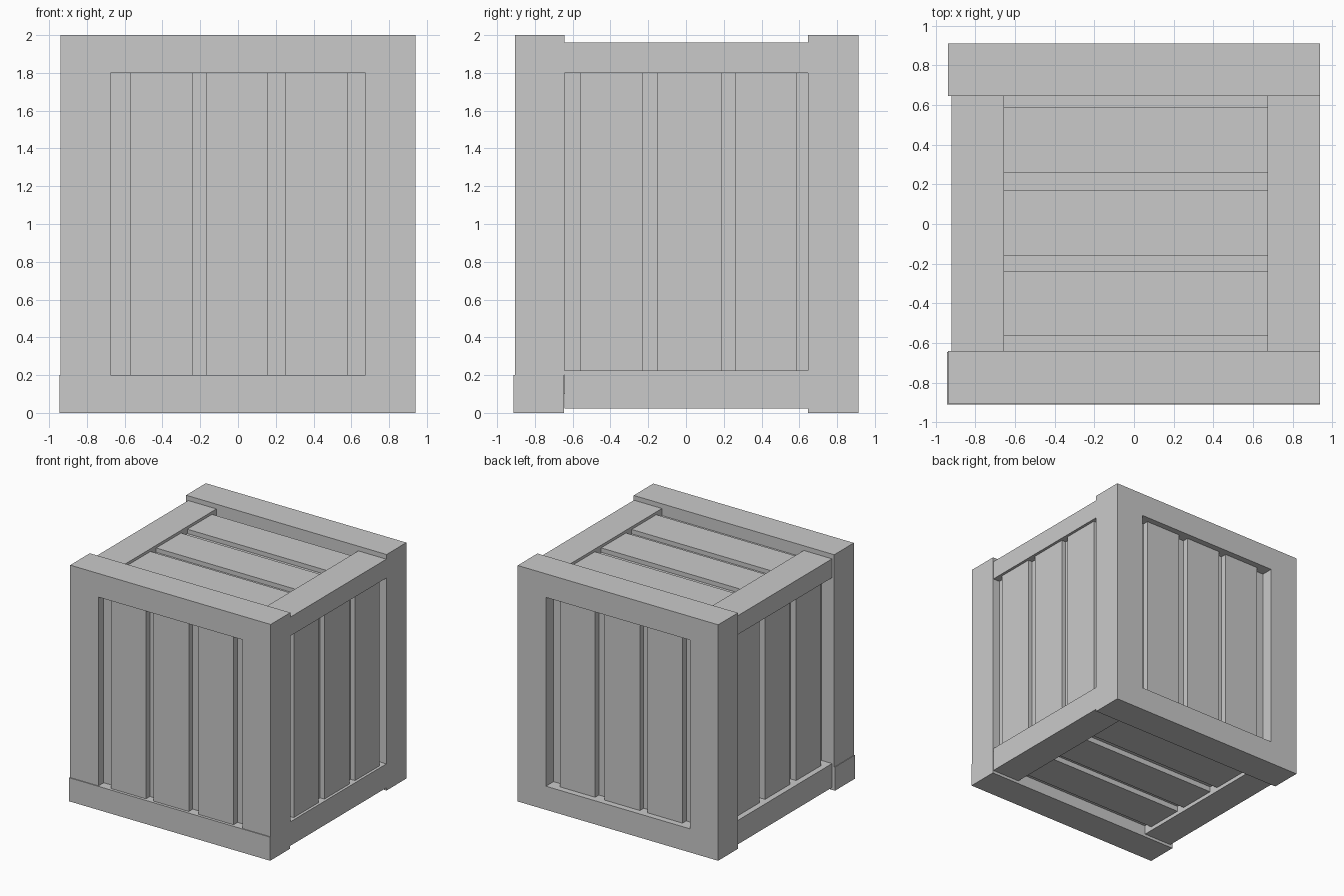
import bpy

cube = bpy.data.objects.get("Cube")
if cube:
    bpy.data.objects.remove(cube, do_unlink=True)

grey = bpy.data.materials.new("plain_grey")
grey.use_nodes = True
colour = (0.59, 0.59, 0.59, 1)
grey.diffuse_color = colour
grey.node_tree.nodes["Principled BSDF"].inputs["Base Color"].default_value = colour


def box(name, x, y, z):
    """Axis-aligned beam spanning the given (low, high) ranges."""
    bpy.ops.mesh.primitive_cube_add(size=1)
    ob = bpy.context.object
    ob.name = name
    ob.location = [(a + b) / 2 for a, b in (x, y, z)]
    ob.scale = [b - a for a, b in (x, y, z)]
    bpy.ops.object.transform_apply(location=True, rotation=False, scale=True)
    ob.data.materials.append(grey)


# Inner panels behind the slats
CORE_X, CORE_Y, CORE_Z = (-0.82, 0.875), (-0.835, 0.81), (0.1, 1.9)
box("inner_panels", CORE_X, CORE_Y, CORE_Z)

# Front and back frames: two posts between a top and a bottom rail
FRAMES = {"front": ((-0.905, -0.642), (-0.912, -0.645)),
          "back": ((0.647, 0.912), (0.647, 0.912))}
for side, (depth, base_depth) in FRAMES.items():
    left = -0.945 if side == "front" else -0.94
    box(side + "_bottom_rail", (left, 0.94), base_depth, (0, 0.2))
    box(side + "_top_rail", (-0.94, 0.94), depth, (1.8, 2))
    box(side + "_left_post", (0.675, 0.94), depth, (0.2, 1.8))
    box(side + "_right_post", (-0.94, -0.675), depth, (0.2, 1.8))

# Side rails joining the two frames
RAIL_Y = (-0.642, 0.647)
for side, span in (("left", (0.675, 0.938)), ("right", (-0.92, -0.655))):
    box(side + "_side_bottom_rail", span, RAIL_Y, (0.022, 0.225))
    box(side + "_side_top_rail", span, RAIL_Y, (1.8, 1.96))

# Upright slats on the front and back
for i, span in enumerate(((-0.57, -0.24), (-0.17, 0.16), (0.25, 0.58))):
    box(f"front_slat_{i}", span, (-0.888, CORE_Y[0] + 0.02), (0.19, 1.81))
    box(f"back_slat_{i}", span, (CORE_Y[1] - 0.02, 0.86), (0.19, 1.81))

# Upright slats on the two sides
for i, span in enumerate(((-0.56, -0.23), (-0.15, 0.187), (0.26, 0.587))):
    box(f"left_slat_{i}", (CORE_X[1] - 0.02, 0.915), span, (0.21, 1.81))
    box(f"right_slat_{i}", (-0.872, CORE_X[0] + 0.02), span, (0.21, 1.81))

# Lengthwise slats on the top and bottom
for i, span in enumerate(((-0.565, -0.237), (-0.16, 0.172), (0.257, 0.587))):
    box(f"top_slat_{i}", (-0.66, 0.68), span, (CORE_Z[1] - 0.02, 1.937))
    box(f"bottom_slat_{i}", (-0.66, 0.68), span, (0.055, CORE_Z[0] + 0.02))
